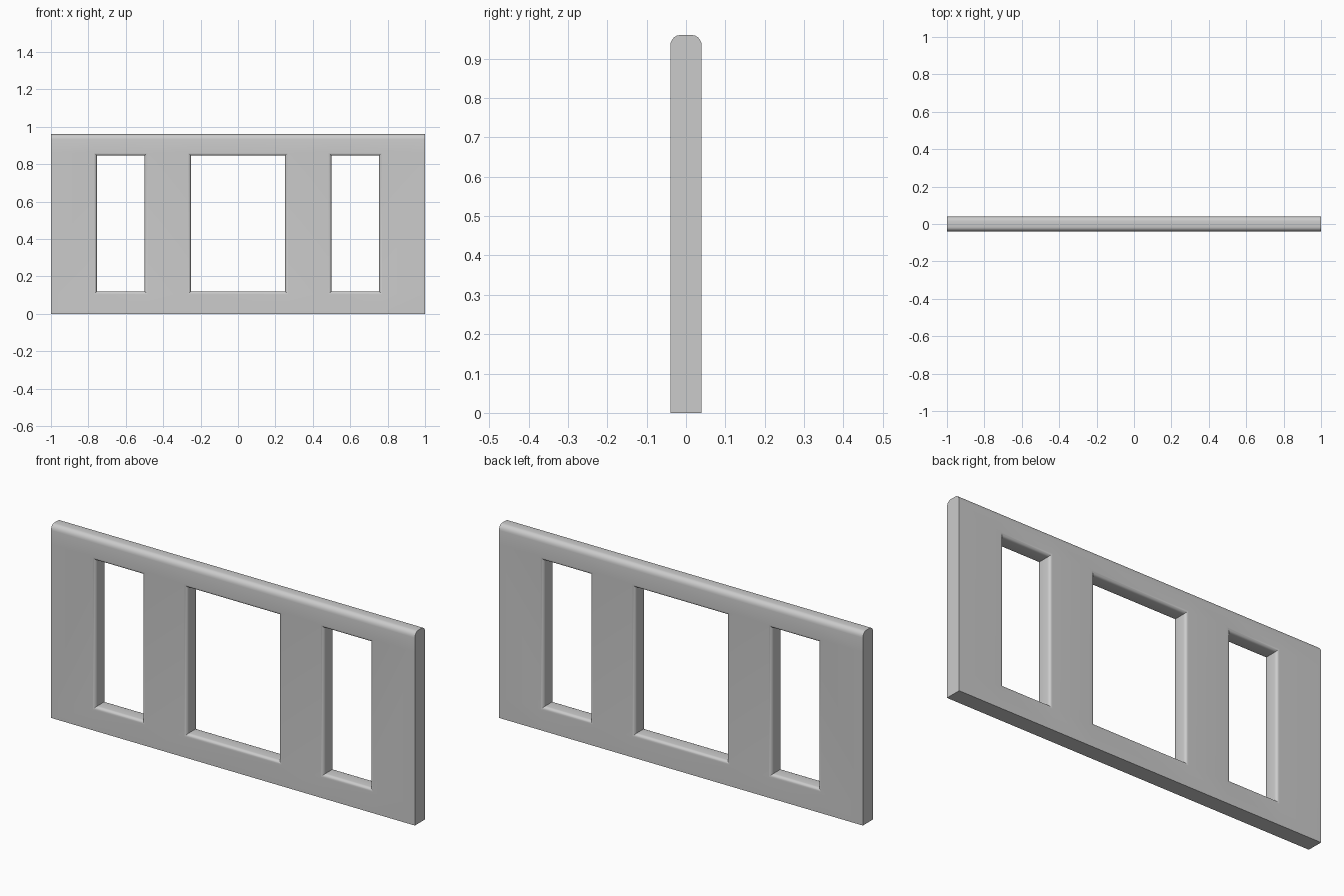
import bpy, bmesh, math

if "Cube" in bpy.data.objects:
    bpy.data.objects.remove(bpy.data.objects["Cube"])

HALF, HEIGHT, D = 1.0, 0.96, 0.04          # half length, height, half thickness
Z0, Z1 = 0.103, 0.861                      # opening bottom and top (outer rim)
OPENINGS = [(-0.771, -0.483), (-0.268, 0.268), (0.483, 0.771)]
RIM, TOP_Y, TOP_Z, SEG = 0.016, 0.024, 0.028, 5

bm = bmesh.new()
xs = [-HALF] + [x for o in OPENINGS for x in o] + [HALF]
zs = [0, Z0, Z1, HEIGHT - TOP_Z]


def face(points):
    bm.faces.new([bm.verts.new(p) for p in points])


# flat front and back faces, leaving the openings empty
for y in (-D, D):
    for i in range(len(xs) - 1):
        for j in range(3):
            if j == 1 and (xs[i], xs[i + 1]) in OPENINGS:
                continue
            a, b, c, d = xs[i], xs[i + 1], zs[j], zs[j + 1]
            face([(a, y, c), (b, y, c), (b, y, d), (a, y, d)])

# rounded top rail profile
arc = [(D - TOP_Y + TOP_Y * math.cos(t), HEIGHT - TOP_Z + TOP_Z * math.sin(t))
       for t in (math.pi / 2 * k / SEG for k in range(SEG + 1))]
top = arc + [(-y, z) for y, z in reversed(arc)]
for a, b in zip(xs, xs[1:]):
    for (y0, w0), (y1, w1) in zip(top, top[1:]):
        face([(a, y0, w0), (b, y0, w0), (b, y1, w1), (a, y1, w1)])
    face([(a, -D, 0), (b, -D, 0), (b, D, 0), (a, D, 0)])

# end caps
section = [(D, z) for z in zs[:3]] + top + [(-D, z) for z in reversed(zs[:3])]
for x in (-HALF, HALF):
    face([(x, y, z) for y, z in section])

# opening linings with rounded front and back rims
curve = [(RIM * (1 - math.cos(t)), D - RIM + RIM * math.cos(t))
         for t in (math.pi / 2 * k / SEG for k in range(SEG + 1))]
curve = [(RIM * math.sin(math.pi / 2 * k / SEG),
          D - RIM + RIM * math.cos(math.pi / 2 * k / SEG)) for k in range(SEG + 1)]
curve = [(s, y) for s, y in curve]
lining = curve + [(s, -y) for s, y in reversed(curve)]
for x0, x1 in OPENINGS:
    def ring(s, y):
        return [(x0 + s, y, Z0 + s), (x1 - s, y, Z0 + s),
                (x1 - s, y, Z1 - s), (x0 + s, y, Z1 - s)]
    for p, q in zip(lining, lining[1:]):
        r0, r1 = ring(*p), ring(*q)
        for k in range(4):
            n = (k + 1) % 4
            face([r0[k], r0[n], r1[n], r1[k]])

bmesh.ops.remove_doubles(bm, verts=bm.verts, dist=1e-5)
bmesh.ops.recalc_face_normals(bm, faces=bm.faces)
mesh = bpy.data.meshes.new("window_wall_panel")
bm.to_mesh(mesh)
bm.free()
panel = bpy.data.objects.new("window_wall_panel", mesh)
bpy.context.collection.objects.link(panel)
bpy.context.view_layer.objects.active = panel
panel.select_set(True)
bpy.ops.object.shade_smooth_by_angle(angle=math.radians(35))
